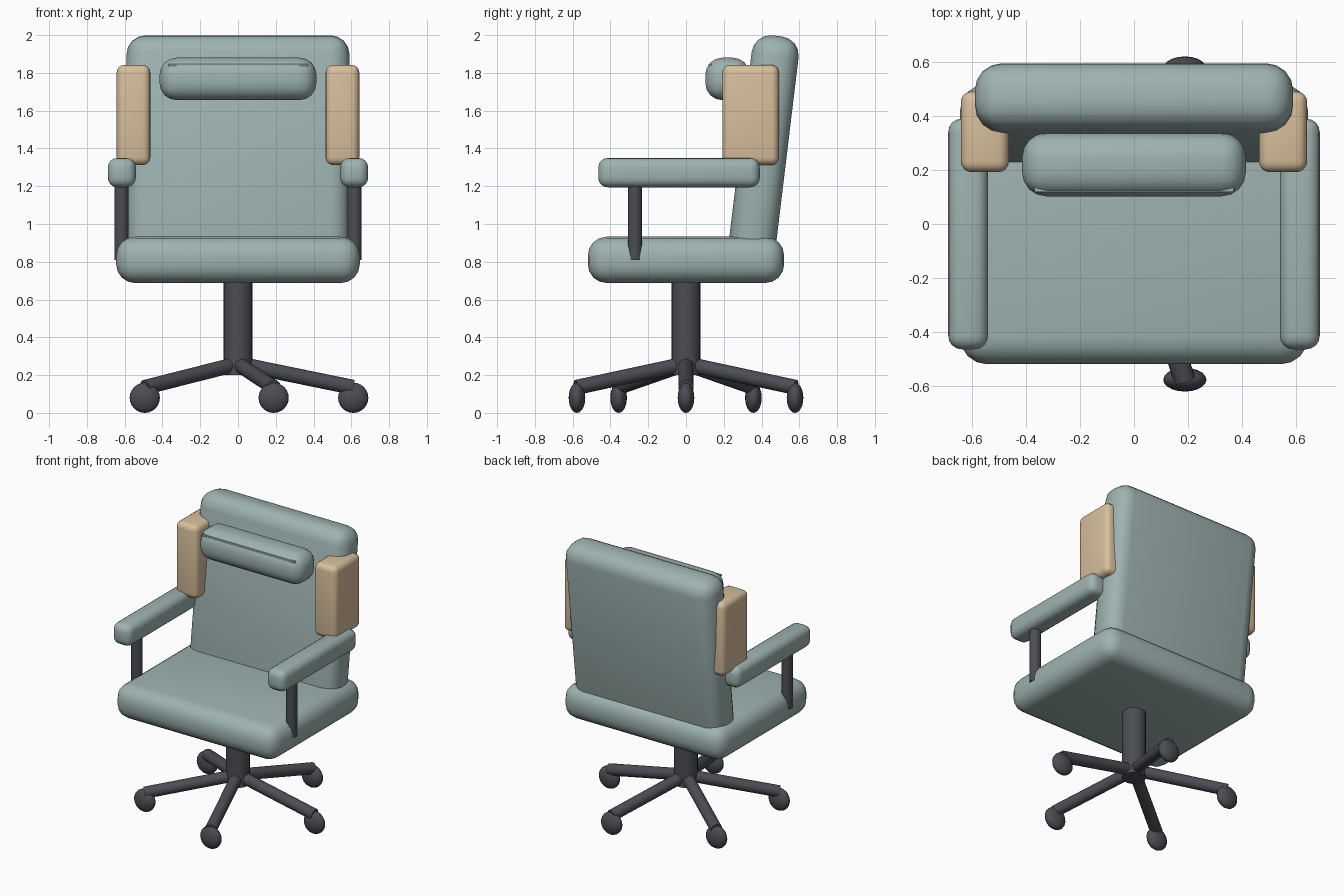
import bpy
import math
from mathutils import Vector

cube = bpy.data.objects.get("Cube")
if cube:
    bpy.data.objects.remove(cube, do_unlink=True)


def material(name, rgb):
    mat = bpy.data.materials.new(name)
    mat.use_nodes = True
    mat.diffuse_color = (*rgb, 1)
    mat.node_tree.nodes["Principled BSDF"].inputs["Base Color"].default_value = (*rgb, 1)
    return mat


FABRIC = material("grey teal fabric", (0.34, 0.45, 0.44))
TAN = material("tan padding", (0.68, 0.52, 0.33))
METAL = material("dark metal", (0.07, 0.075, 0.09))


def finish(name, mat, angle=40):
    obj = bpy.context.object
    obj.name = name
    obj.data.materials.append(mat)
    bpy.ops.object.shade_smooth_by_angle(angle=math.radians(angle))
    return obj


def cushion(name, mat, centre, size, radius, tilt=0):
    """Box with rounded edges, optionally leaning backwards."""
    bpy.ops.mesh.primitive_cube_add(size=1, location=centre)
    obj = bpy.context.object
    obj.scale = size
    bpy.ops.object.transform_apply(location=False, rotation=False, scale=True)
    bevel = obj.modifiers.new("rounded edges", "BEVEL")
    bevel.width = radius
    bevel.segments = 4
    bpy.ops.object.modifier_apply(modifier=bevel.name)
    obj.rotation_euler.x = -tilt
    return finish(name, mat)


def rod(name, start, end, radius):
    start, end = Vector(start), Vector(end)
    axis = end - start
    bpy.ops.mesh.primitive_cylinder_add(vertices=20, radius=radius, depth=axis.length,
                                        location=(start + end) / 2)
    bpy.context.object.rotation_euler = axis.to_track_quat("Z", "Y").to_euler()
    return finish(name, METAL)


# Seat, leaning back and headrest with its piping
LEAN = 0.12
cushion("seat", FABRIC, (0, 0, 0.81), (1.29, 1.04, 0.245), 0.1)
cushion("backrest", FABRIC, (0, 0.412, 1.4), (1.18, 0.25, 1.2), 0.1, LEAN)
cushion("headrest", FABRIC, (0, 0.22, 1.768), (0.83, 0.235, 0.225), 0.09)
cushion("headrest_piping", FABRIC, (0, 0.127, 1.842), (0.74, 0.018, 0.012), 0.002)

# Side wings, armrests and their posts
for side, label in ((1, "left"), (-1, "right")):
    cushion(label + "_wing", TAN, (side * 0.553, 0.342, 1.577), (0.178, 0.3, 0.53), 0.04)
    cushion(label + "_armrest", FABRIC, (side * 0.615, -0.037, 1.272), (0.148, 0.855, 0.155), 0.05)
    rod(label + "_arm_post", (side * 0.617, -0.27, 0.81), (side * 0.617, -0.27, 1.24), 0.038)

# Central column and five-legged base with flattened casters
rod("column", (0, 0, 0.2), (0, 0, 0.75), 0.077)
for i in range(5):
    a = math.tau * i / 5
    x, y = 0.61 * math.cos(a), 0.61 * math.sin(a)
    rod(f"base_leg_{i + 1}", (0, 0, 0.26), (x, y, 0.135), 0.04)
    bpy.ops.mesh.primitive_uv_sphere_add(segments=20, ring_count=12, radius=0.08,
                                         location=(x, y * 0.995, 0.08))
    bpy.context.object.scale.y = 0.55
    finish(f"caster_{i + 1}", METAL)
